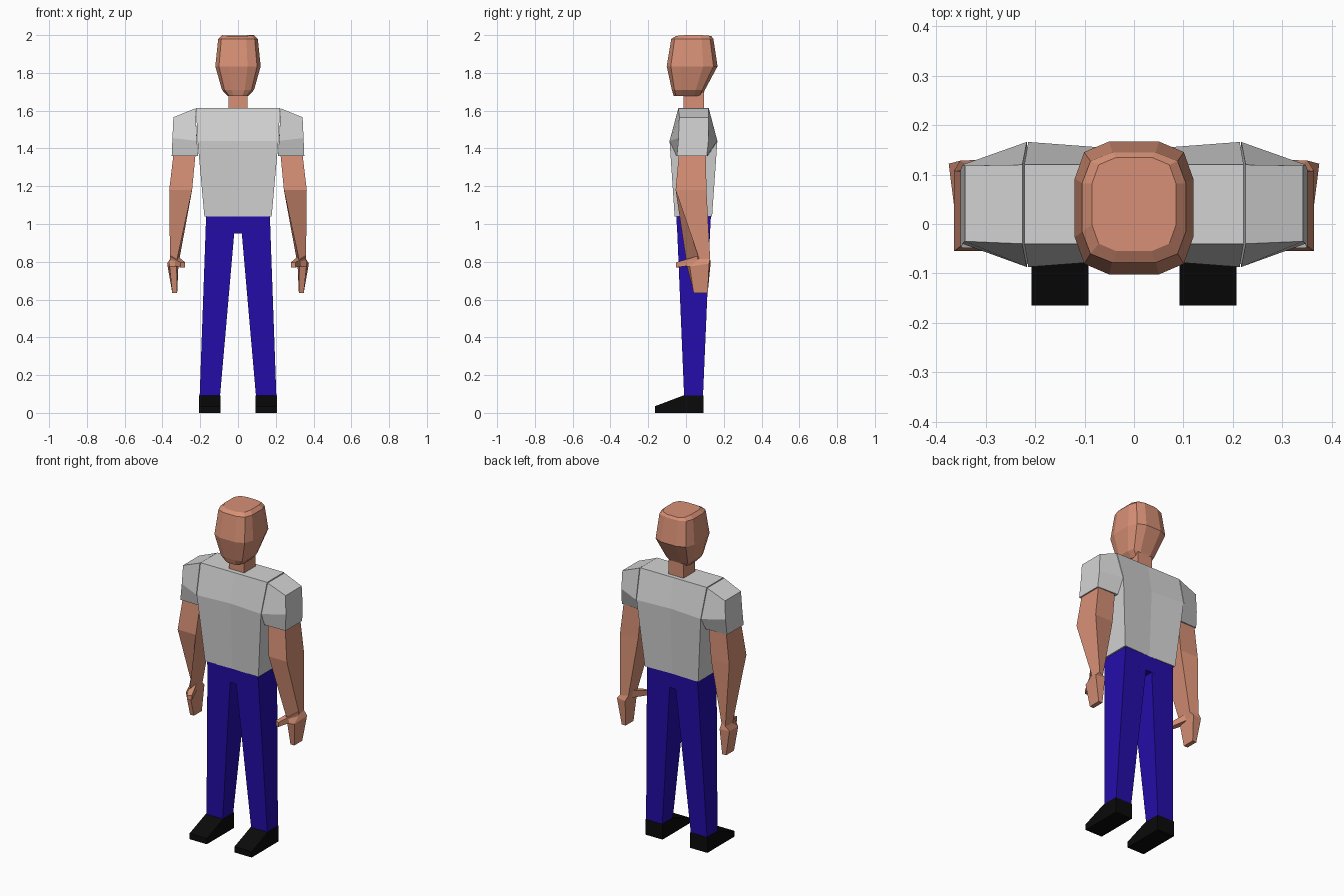
import bpy, bmesh

cube = bpy.data.objects.get("Cube")
if cube:
    bpy.data.objects.remove(cube, do_unlink=True)


def material(name, r, g, b):
    m = bpy.data.materials.new(name)
    m.use_nodes = True
    m.diffuse_color = (r, g, b, 1)
    bsdf = m.node_tree.nodes["Principled BSDF"]
    bsdf.inputs["Base Color"].default_value = (r, g, b, 1)
    bsdf.inputs["Roughness"].default_value = 0.9
    return m


SKIN = material("skin", 0.68, 0.28, 0.18)
SHIRT = material("light_grey_cloth", 0.65, 0.65, 0.65)
BLUE = material("blue_cloth", 0.017, 0.004, 0.40)
BLACK = material("black_leather", 0.003, 0.003, 0.003)


def loft(name, rings, mat, side=1):
    """Skin a row of equal closed rings and cap both ends."""
    bm = bmesh.new()
    rows = [[bm.verts.new((x * side, y, z)) for x, y, z in ring] for ring in rings]
    n = len(rows[0])
    for a, b in zip(rows, rows[1:]):
        for i in range(n):
            j = (i + 1) % n
            bm.faces.new((a[i], a[j], b[j], b[i]))
    bm.faces.new(rows[0])
    bm.faces.new(rows[-1])
    bmesh.ops.recalc_face_normals(bm, faces=bm.faces)
    mesh = bpy.data.meshes.new(name)
    bm.to_mesh(mesh)
    bm.free()
    mesh.materials.append(mat)
    obj = bpy.data.objects.new(name, mesh)
    bpy.context.collection.objects.link(obj)
    return obj


def rect(x0, x1, y0, y1, z):
    return [(x0, y0, z), (x1, y0, z), (x1, y1, z), (x0, y1, z)]


def head_ring(w, y0, y1, z, drop=0.0):
    """Twelve-sided ring; its front and back can sit lower than its sides."""
    d = y1 - y0
    half = [(0.42 * w, y0, z - drop), (0.84 * w, y0 + 0.08 * d, z - drop / 2),
            (w, y0 + 0.28 * d, z), (w, y1 - 0.28 * d, z),
            (0.84 * w, y1 - 0.08 * d, z - drop / 2), (0.42 * w, y1, z - drop)]
    return half + [(-x, y, h) for x, y, h in reversed(half)]


def torso_ring(w, y0, y1, z, hollow):
    """Six-sided ring, slightly hollow along the middle of chest and back."""
    return [(-w, y0, z), (0, y0 + hollow, z), (w, y0, z),
            (w, y1, z), (0, y1 - hollow, z), (-w, y1, z)]


# Head and neck
loft("head", [head_ring(0.055, -0.065, 0.085, 1.678),
              head_ring(0.085, -0.075, 0.10, 1.71),
              head_ring(0.12, -0.102, 0.167, 1.835),
              head_ring(0.105, -0.078, 0.145, 1.98),
              head_ring(0.085, -0.055, 0.135, 2.0, 0.006)], SKIN)
loft("neck", [rect(-0.05, 0.05, -0.012, 0.095, z) for z in (1.58, 1.70)], SKIN)

# Shirt body
loft("shirt_body", [torso_ring(0.178, -0.06, 0.138, 1.04, 0.006),
                    torso_ring(0.214, -0.087, 0.166, 1.44, 0.016),
                    torso_ring(0.222, -0.04, 0.12, 1.615, 0)], SHIRT)

# Hips
loft("trouser_hips", [rect(-0.172, 0.172, -0.046, 0.127, 0.95),
                      rect(-0.169, 0.169, -0.052, 0.132, 1.045)], BLUE)

for side, word in ((1, "left"), (-1, "right")):
    # Sleeve, running outward from the shoulder seam
    seam = [(0.226, -0.04, 1.612), (0.226, 0.12, 1.612), (0.217, 0.166, 1.44),
            (0.212, 0.115, 1.36), (0.212, -0.05, 1.36), (0.217, -0.087, 1.44)]
    cuff = [(0.342, -0.035, 1.565), (0.342, 0.118, 1.565), (0.347, 0.12, 1.455),
            (0.351, 0.11, 1.36), (0.351, -0.048, 1.36), (0.347, -0.04, 1.455)]
    loft(word + "_sleeve", [seam, cuff], SHIRT, side)

    # Bare arm with a twisted forearm
    wrist = [(0.322, 0.0, 0.815), (0.36, 0.07, 0.815),
             (0.352, 0.128, 0.815), (0.31, 0.105, 0.815)]
    loft(word + "_arm", [rect(0.222, 0.338, -0.035, 0.105, 1.40),
                         rect(0.243, 0.364, -0.055, 0.108, 1.18), wrist], SKIN, side)

    # Hand and thumb
    knuckles = [(0.325, 0.005, 0.775), (0.362, 0.02, 0.775),
                (0.375, 0.122, 0.79), (0.315, 0.13, 0.79)]
    loft(word + "_hand", [wrist, knuckles,
                          rect(0.322, 0.348, 0.04, 0.115, 0.635)], SKIN, side)
    loft(word + "_thumb",
         [[(0.32, 0.07, 0.785), (0.36, 0.06, 0.785), (0.36, 0.06, 0.83), (0.32, 0.07, 0.83)],
          [(0.28, -0.04, 0.77), (0.305, -0.052, 0.77),
           (0.305, -0.052, 0.797), (0.28, -0.04, 0.797)]], SKIN, side)

    # Trouser leg
    loft(word + "_trouser_leg", [rect(0.095, 0.203, -0.01, 0.09, 0.09),
                                 rect(0.02, 0.172, -0.046, 0.127, 0.951)], BLUE, side)

    # Wedge shoe, lofted across its width from one side outline
    outline = [(-0.165, 0), (-0.165, 0.035), (-0.012, 0.093), (0.092, 0.093), (0.092, 0)]
    loft(word + "_shoe", [[(x, y, z) for y, z in outline] for x in (0.092, 0.207)], BLACK, side)
